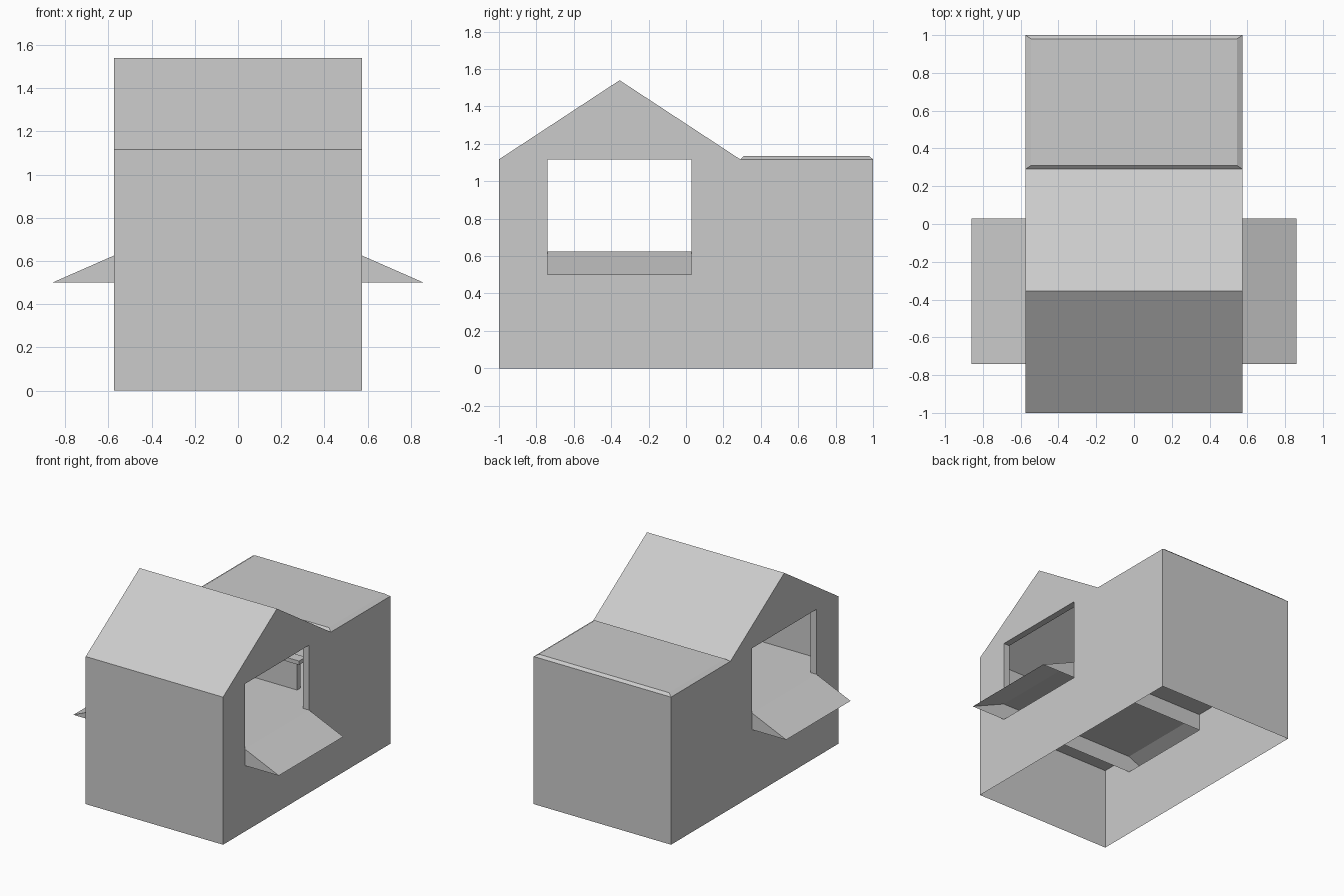
import bpy

if "Cube" in bpy.data.objects:
    bpy.data.objects.remove(bpy.data.objects["Cube"])

W, T = 0.575, 0.05            # half width, wall thickness
EAVE, PEAK, RIDGE, JOIN = 1.117, 1.54, -0.355, 0.29
Y0, Y1 = -0.74, 0.03          # side openings along y
SILL, LEDGE = 0.50, 0.625


def sheet(name, polys):
    """Object from flat polygons given as lists of corner points."""
    verts, faces = [], []
    for p in polys:
        faces.append(range(len(verts), len(verts) + len(p)))
        verts += p
    me = bpy.data.meshes.new(name)
    me.from_pydata(verts, [], [list(f) for f in faces])
    ob = bpy.data.objects.new(name, me)
    bpy.context.collection.objects.link(ob)
    return ob


def side_rect(x, ya, yb, za, zb):
    p = [(x, ya, za), (x, yb, za), (x, yb, zb), (x, ya, zb)]
    return p if x > 0 else p[::-1]


def cross(y, za, zb, w=W, back=False):
    p = [(-w, y, za), (w, y, za), (w, y, zb), (-w, y, zb)]
    return p[::-1] if back else p


def span(ya, za, yb, zb, w=W, down=False):
    p = [(-w, ya, za), (w, ya, za), (w, yb, zb), (-w, yb, zb)]
    return p[::-1] if down else p


def box(name, x0, x1, ya, yb, za, zb):
    bpy.ops.mesh.primitive_cube_add(
        size=1, location=((x0 + x1) / 2, (ya + yb) / 2, (za + zb) / 2))
    ob = bpy.context.object
    ob.name = name
    ob.scale = (x1 - x0, yb - ya, zb - za)


# Outer side walls, with a large opening in each
for s, label in ((1, "right"), (-1, "left")):
    x, xi = s * W, s * (W - T)
    gable = [(x, -1, EAVE), (x, JOIN, EAVE), (x, RIDGE, PEAK)]
    sheet(label + "_wall", [
        side_rect(x, -1, 1, 0, SILL),
        side_rect(x, -1, Y0, SILL, EAVE),
        side_rect(x, Y1, 1, SILL, EAVE),
        gable if s > 0 else gable[::-1]])
    # Inner lining and the edges of the opening
    gin = [(xi, -0.96, EAVE), (xi, 0.25, EAVE), (xi, RIDGE, PEAK - 0.06)]
    sheet(label + "_lining", [
        side_rect(-xi, -0.96, Y0, LEDGE, EAVE),
        side_rect(-xi, Y1, 0.96, LEDGE, EAVE - 0.03),
        gin[::-1] if s > 0 else gin])
    sheet(label + "_opening_frame", [
        [(x, y, LEDGE), (xi, y, LEDGE), (xi, y, EAVE), (x, y, EAVE)] for y in (Y0, Y1)
    ] + [[(x, Y0, EAVE), (xi, Y0, EAVE), (xi, Y1, EAVE), (x, Y1, EAVE)]])
    # Sloping ledge with triangular ends, open underneath
    xo = s * 0.86
    sheet(label + "_ledge", [
        [(x, Y0, LEDGE), (xo, Y0, SILL), (xo, Y1, SILL), (x, Y1, LEDGE)][::s]
    ] + [[(x, y, LEDGE), (x, y, SILL), (xo, y, SILL)] for y in (Y0, Y1)])

# Front, back and gabled roof
sheet("front_wall", [cross(-1, 0, EAVE)])
sheet("back_wall", [cross(1, 0, EAVE, back=True)])
sheet("gable_roof", [span(-1, EAVE, RIDGE, PEAK), span(RIDGE, PEAK, JOIN, EAVE)])

# Flat rear roof with sloped rim
b = [(-W, JOIN, EAVE), (W, JOIN, EAVE), (W, 1, EAVE), (-W, 1, EAVE)]
t = [(-W + .03, JOIN + .02, 1.135), (W - .03, JOIN + .02, 1.135),
     (W - .03, 0.98, 1.135), (-W + .03, 0.98, 1.135)]
sheet("flat_roof", [t] + [[b[i], b[(i + 1) % 4], t[(i + 1) % 4], t[i]] for i in range(4)])

# Interior: floor, cross panels below it, end walls, ceiling
wi = W - T
sheet("floor", [span(-1, LEDGE, 1, LEDGE)])
sheet("under_floor_panels", [cross(y, SILL, LEDGE, back=True) for y in (Y0, Y1)])
sheet("inner_end_walls", [cross(-0.96, LEDGE, 1.09, wi, True), cross(0.96, LEDGE, 1.09, wi)])
sheet("ceiling", [
    span(-0.96, 1.09, RIDGE, PEAK - 0.05, wi, True),
    span(RIDGE, PEAK - 0.05, 0.25, 1.09, wi, True),
    span(0.25, 1.09, 0.96, 1.09, wi, True)])

# Low counter at the rear of the gabled room
box("counter", -0.32, 0.32, 0.25, 0.29, LEDGE, 0.83)
box("counter_top", -0.35, 0.35, 0.23, 0.31, 0.83, 0.86)
